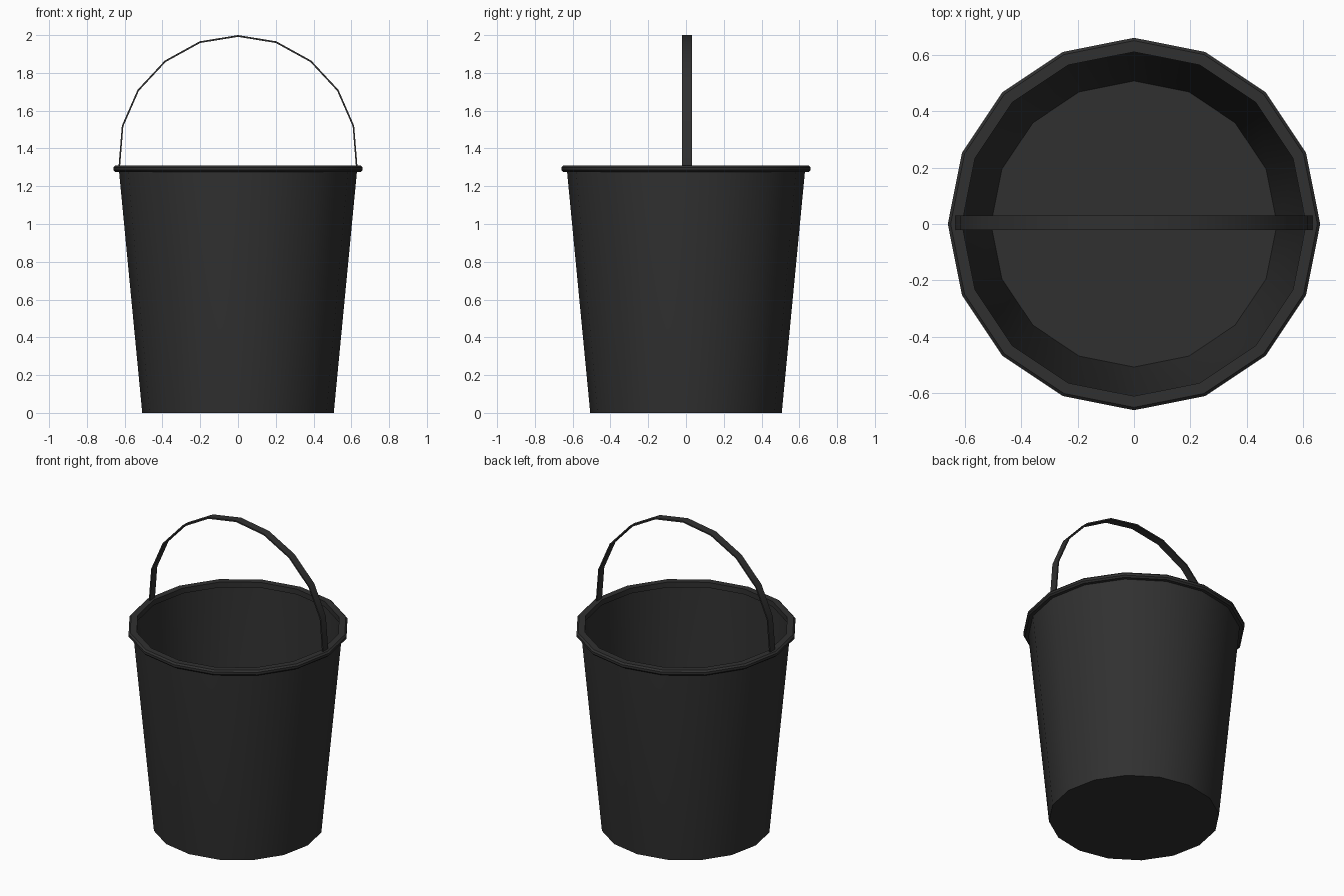
import bpy, bmesh, math

if "Cube" in bpy.data.objects:
    bpy.data.objects.remove(bpy.data.objects["Cube"])

SIDES = 16
mat = bpy.data.materials.new("dark_plastic")
mat.diffuse_color = (0.03, 0.03, 0.03, 1)
mat.use_nodes = True
mat.node_tree.nodes["Principled BSDF"].inputs["Base Color"].default_value = mat.diffuse_color


def finish(name, bm):
    bmesh.ops.recalc_face_normals(bm, faces=bm.faces)
    mesh = bpy.data.meshes.new(name)
    bm.to_mesh(mesh)
    bm.free()
    mesh.materials.append(mat)
    obj = bpy.data.objects.new(name, mesh)
    bpy.context.collection.objects.link(obj)
    bpy.ops.object.select_all(action='DESELECT')
    obj.select_set(True)
    bpy.context.view_layer.objects.active = obj
    bpy.ops.object.shade_smooth_by_angle(angle=math.radians(30))
    return obj


def lathe(name, profile, closed=False, cap_first=False):
    """Spin an (r, z) profile round z with 16 flat sides."""
    bm = bmesh.new()
    rings = []
    for r, z in profile:
        rings.append([bm.verts.new((r * math.cos(2 * math.pi * i / SIDES),
                                    r * math.sin(2 * math.pi * i / SIDES), z))
                      for i in range(SIDES)])
    pairs = list(zip(rings, rings[1:]))
    if closed:
        pairs.append((rings[-1], rings[0]))
    for a, b in pairs:
        for i in range(SIDES):
            j = (i + 1) % SIDES
            bm.faces.new((a[i], a[j], b[j], b[i]))
    if cap_first:
        bm.faces.new(rings[0])
    return finish(name, bm)


# Tapered thin-walled body with a flat floor
lathe("bucket_body", [(0.507, 0), (0.63, 1.28), (0.63, 1.295)], cap_first=True)

# Thick rim with chamfered outer edges
lathe("bucket_rim", [(0.61, 1.275), (0.61, 1.31), (0.65, 1.31),
                     (0.66, 1.30), (0.66, 1.285), (0.65, 1.275)], closed=True)

# Flat strap handle: arched path, mirrored across x
half = [(0.635, 1.28), (0.632, 1.31), (0.615, 1.52), (0.532, 1.71),
        (0.388, 1.865), (0.203, 1.967)]
path = half + [(0, 2.0)] + [(-x, z) for x, z in reversed(half)]
bm = bmesh.new()
rows = [[bm.verts.new((x * k, y, 1.3 + (z - 1.3) * k))
         for k, y in ((1, -0.021), (1, 0.031), (0.987, 0.031), (0.987, -0.021))]
        for x, z in path]
for a, b in zip(rows, rows[1:]):
    for i in range(4):
        j = (i + 1) % 4
        bm.faces.new((a[i], a[j], b[j], b[i]))
bm.faces.new(rows[0])
bm.faces.new(rows[-1])
finish("handle", bm)
